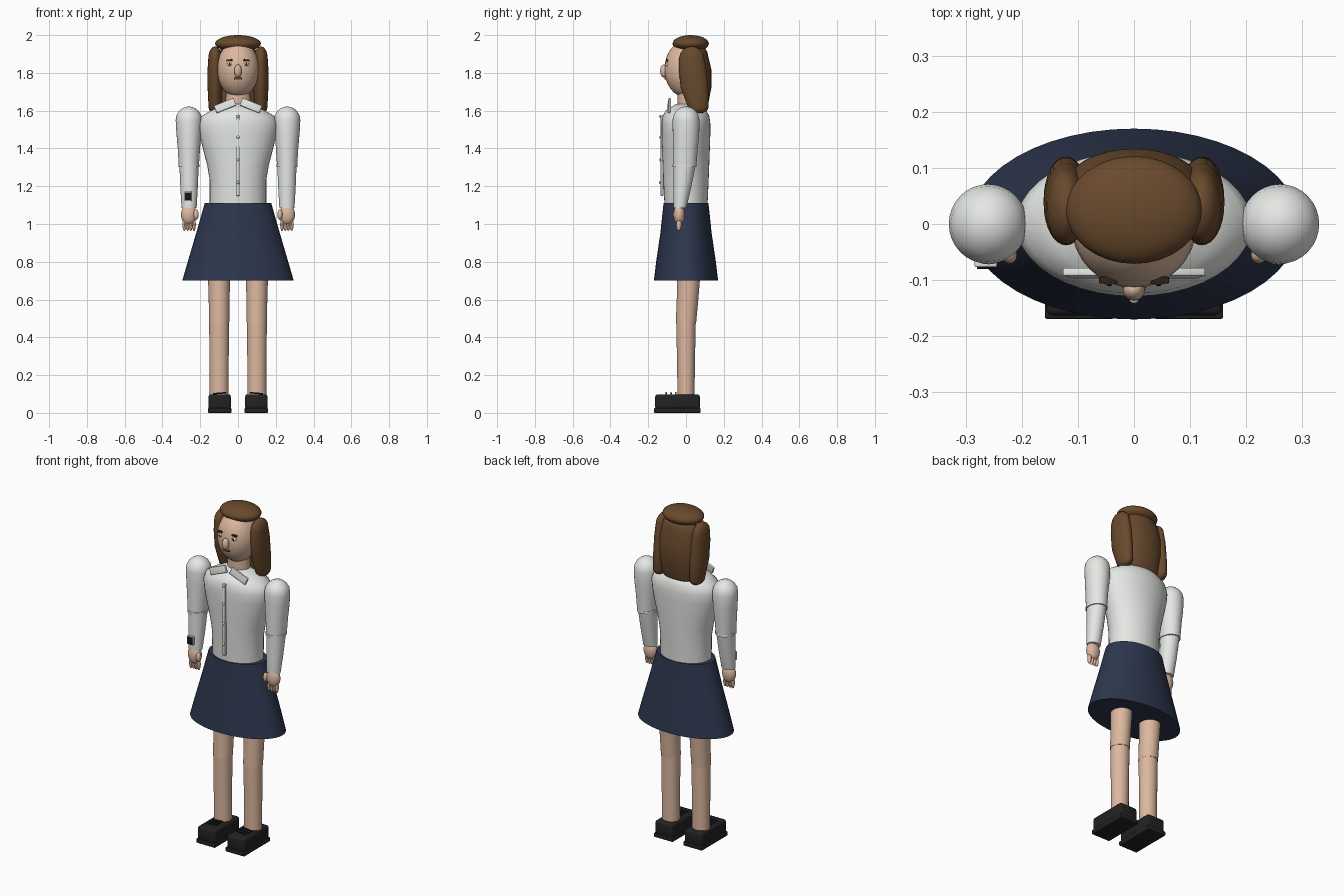
import bpy, bmesh
from math import sin, cos, pi, radians
from mathutils import Matrix, Vector

old = bpy.data.objects.get("Cube")
if old:
    bpy.data.objects.remove(old, do_unlink=True)


def material(name, r, g, b):
    m = bpy.data.materials.new(name)
    m.use_nodes = True
    m.diffuse_color = (r, g, b, 1)
    node = next(n for n in m.node_tree.nodes if n.type == 'BSDF_PRINCIPLED')
    node.inputs["Base Color"].default_value = (r, g, b, 1)
    node.inputs["Roughness"].default_value = 0.7
    return m


SKIN = material("skin", 0.72, 0.48, 0.35)
HAIR = material("brown hair", 0.14, 0.068, 0.026)
SHIRT = material("white cloth", 0.8, 0.82, 0.79)
NAVY = material("navy cloth", 0.026, 0.037, 0.075)
SHOE = material("black leather", 0.016, 0.016, 0.016)
BROW = material("dark brown", 0.03, 0.016, 0.008)
LIP = material("lip", 0.25, 0.09, 0.07)
DARK = material("black", 0.008, 0.008, 0.008)


def finish(bm, name, mat):
    bmesh.ops.recalc_face_normals(bm, faces=bm.faces)
    me = bpy.data.meshes.new(name)
    bm.to_mesh(me)
    bm.free()
    me.materials.append(mat)
    ob = bpy.data.objects.new(name, me)
    bpy.context.collection.objects.link(ob)
    bpy.ops.object.select_all(action='DESELECT')
    ob.select_set(True)
    bpy.context.view_layer.objects.active = ob
    bpy.ops.object.shade_smooth_by_angle(angle=radians(40))
    return ob


def loft(name, mat, rings, x=0, n=32):
    """Skin elliptical rings given as (y centre, z, x radius, y radius)."""
    bm = bmesh.new()
    loops = [[bm.verts.new((x + rx * cos(2 * pi * i / n), y + ry * sin(2 * pi * i / n), z))
              for i in range(n)] for y, z, rx, ry in rings]
    for a, b in zip(loops, loops[1:]):
        for i in range(n):
            j = (i + 1) % n
            bm.faces.new((a[i], a[j], b[j], b[i]))
    bm.faces.new(loops[0])
    bm.faces.new(loops[-1])
    return finish(bm, name, mat)


def ball(name, mat, centre, radii, n=24):
    bm = bmesh.new()
    bmesh.ops.create_uvsphere(bm, u_segments=n, v_segments=n // 2, radius=1)
    bm.transform(Matrix.Translation(centre) @ Matrix.Diagonal((*radii, 1)))
    return finish(bm, name, mat)


def box(name, mat, centre, size, bevel=0.0, turn=0, tilt=0):
    """Bevelled box, turned about y and tilted about x."""
    bm = bmesh.new()
    bmesh.ops.create_cube(bm, size=1)
    bm.transform(Matrix.Diagonal((*size, 1)))
    if bevel:
        bmesh.ops.bevel(bm, geom=bm.edges[:], offset=bevel, segments=3, profile=0.5,
                        affect='EDGES')
    rot = Matrix.Rotation(radians(turn), 4, 'Y') @ Matrix.Rotation(radians(tilt), 4, 'X')
    bm.transform(Matrix.Translation(centre) @ rot)
    return finish(bm, name, mat)


def lock(name, x, rows):
    """Hanging hair with rounded ends."""
    (y0, z0, a0, b0), (y1, z1, a1, b1) = rows[0], rows[-1]
    steps = (0.1, 0.4, 0.7, 0.92)
    low = [(y0, z0 - 0.035 * (1 - s * s) ** 0.5, a0 * s, b0 * s) for s in steps]
    high = [(y1, z1 + 0.06 * (1 - s * s) ** 0.5, a1 * s, b1 * s) for s in reversed(steps)]
    return loft(name, HAIR, low + rows + high, x)


# Head and hair
ball("head", SKIN, (0, 0, 1.82), (0.112, 0.114, 0.15), 32)
loft("neck", SKIN, [(0.01, 1.58, 0.066, 0.055), (0.01, 1.74, 0.064, 0.055)])
ball("nose", SKIN, (0, -0.117, 1.81), (0.02, 0.02, 0.035), 16)
box("mouth", LIP, (0, -0.109, 1.77), (0.042, 0.012, 0.009), 0.002)
ball("hair_crown", HAIR, (0, 0.025, 1.955), (0.121, 0.096, 0.045), 32)
lock("back_hair", 0, [(0.068, 1.61, 0.105, 0.045), (0.072, 1.72, 0.118, 0.062),
                      (0.07, 1.82, 0.118, 0.064), (0.055, 1.89, 0.112, 0.062)])

# Shirt body
loft("shirt_body", SHIRT, [
    (0, 1.1, 0.15, 0.114), (0, 1.235, 0.15, 0.12), (0, 1.31, 0.163, 0.123),
    (0, 1.395, 0.185, 0.126), (0, 1.48, 0.205, 0.129), (0, 1.53, 0.21, 0.129),
    (0, 1.57, 0.195, 0.124), (0, 1.6, 0.145, 0.108), (0.005, 1.635, 0.065, 0.06)], n=40)
box("button_placket", SHIRT, (0, -0.127, 1.362), (0.018, 0.014, 0.425), 0.002)
for z in (1.22, 1.34, 1.46, 1.57):
    ball("shirt_button", SHIRT, (0, -0.136, z), (0.008, 0.006, 0.008), 12)

# Skirt
loft("skirt", NAVY, [(0, 0.7, 0.295, 0.17), (0, 0.8, 0.266, 0.158),
                     (0, 0.95, 0.222, 0.136), (0, 1.11, 0.176, 0.119)], n=48)

for side, s in (("left", 1), ("right", -1)):
    # Face details
    box(side + "_eyebrow", BROW, (s * 0.046, -0.1, 1.867), (0.032, 0.012, 0.009), 0.002, s * 4)
    ball(side + "_eye", SHIRT, (s * 0.044, -0.1, 1.845), (0.014, 0.009, 0.01), 16)
    ball(side + "_pupil", DARK, (s * 0.044, -0.106, 1.845), (0.006, 0.005, 0.007), 12)

    # Side hair
    lock(side + "_side_hair", s * 0.121, [
        (0.065, 1.62, 0.035, 0.055), (0.045, 1.72, 0.04, 0.073),
        (0.035, 1.82, 0.04, 0.073), (0.03, 1.88, 0.036, 0.066)])

    # Collar
    box(side + "_collar", SHIRT, (s * 0.068, -0.088, 1.627), (0.112, 0.014, 0.042),
        0.003, s * 22, -8)

    # Sleeves with a rounded shoulder
    dome = [(0, 1.55 + 0.072 * sin(t), 0.07 * cos(t), 0.071 * cos(t))
            for t in (radians(d) for d in (0, 20, 40, 60, 75, 87))]
    loft(side + "_upper_sleeve", SHIRT, [
        (-0.007, 1.305, 0.053, 0.062), (-0.004, 1.4, 0.059, 0.066),
        (0, 1.48, 0.066, 0.07)] + dome, s * 0.26)
    loft(side + "_sleeve_fold", SHIRT, [
        (-0.008, 1.302, 0.056, 0.064), (-0.008, 1.316, 0.056, 0.064)], s * 0.259)
    loft(side + "_lower_sleeve", SHIRT, [
        (-0.032, 1.085, 0.04, 0.034), (-0.02, 1.19, 0.046, 0.047),
        (-0.008, 1.31, 0.051, 0.058)], s * 0.259)

    # Hand
    ball(side + "_palm", SKIN, (s * 0.26, -0.036, 1.05), (0.042, 0.03, 0.055), 20)
    ball(side + "_thumb", SKIN, (s * 0.222, -0.055, 1.05), (0.014, 0.016, 0.028), 16)
    for i in range(4):
        ball(side + "_finger", SKIN, (s * (0.233 + 0.017 * i), -0.038, 0.997),
             (0.01, 0.014, 0.034), 12)

    # Leg
    loft(side + "_thigh", SKIN, [
        (0, 0.48, 0.054, 0.054), (0.008, 0.6, 0.055, 0.057),
        (0.014, 0.72, 0.059, 0.061)], s * 0.1)
    loft(side + "_shin", SKIN, [
        (0, 0.095, 0.05, 0.045), (0, 0.3, 0.051, 0.048),
        (0, 0.49, 0.053, 0.052)], s * 0.1)

    # Shoe
    box(side + "_shoe", SHOE, (s * 0.097, -0.045, 0.058), (0.118, 0.236, 0.08), 0.012)
    box(side + "_sole", SHOE, (s * 0.097, -0.046, 0.0125), (0.124, 0.246, 0.025), 0.004)
    for i in range(3):
        box(side + "_shoe_lace", SHOE, (s * 0.097, -0.105 + 0.026 * i, 0.104),
            (0.07, 0.006, 0.006), 0, s * 5, 25)

# Wrist watch on the right arm
box("watch_case", SHIRT, (-0.264, -0.07, 1.147), (0.04, 0.014, 0.052), 0.003)
box("watch_face", DARK, (-0.264, -0.077, 1.147), (0.032, 0.006, 0.042), 0.001)
